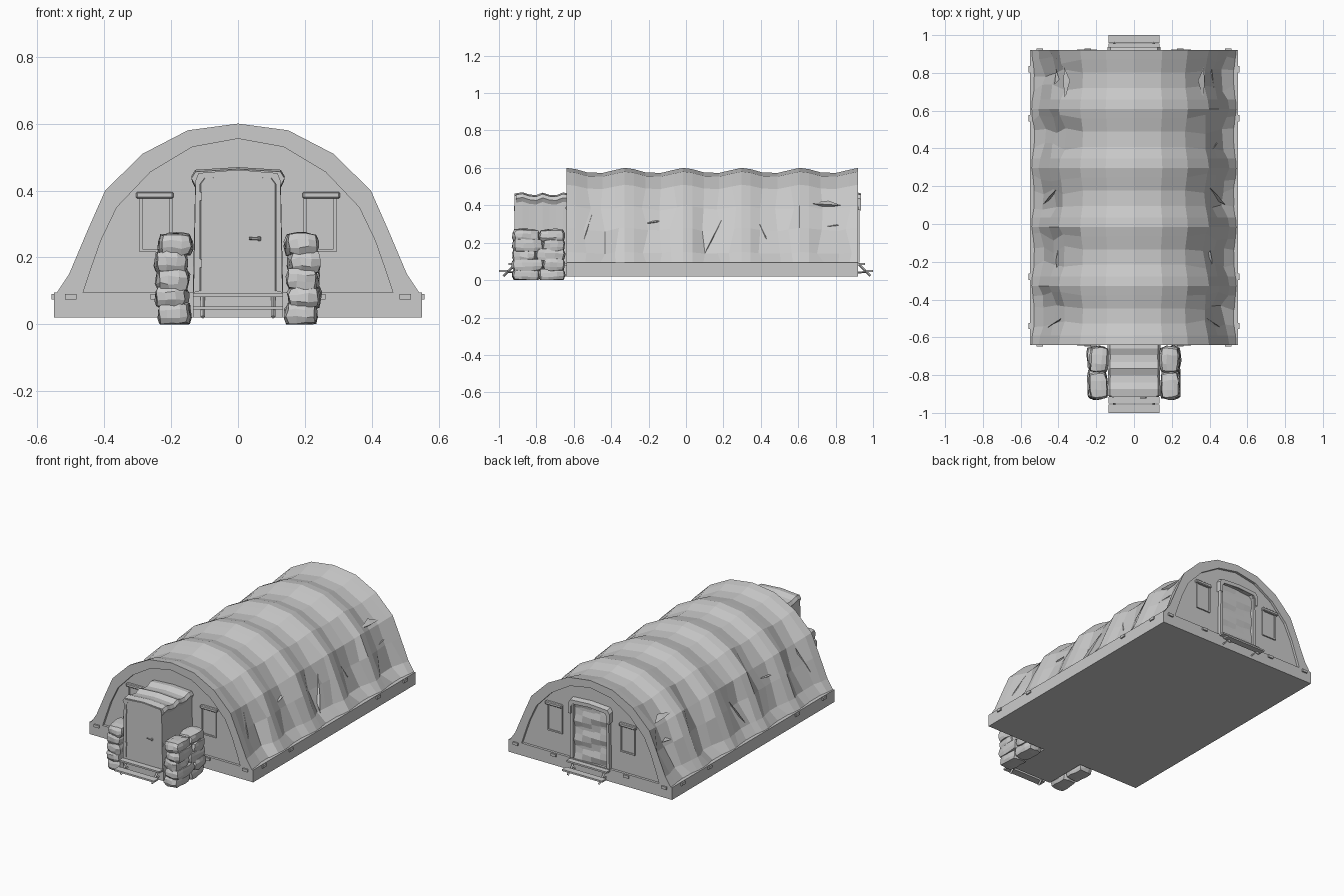
import bpy, bmesh, math, random
from mathutils import Vector, Matrix

if "Cube" in bpy.data.objects:
    bpy.data.objects.remove(bpy.data.objects["Cube"])

random.seed(4)
Y0, Y1 = -0.64, 0.92          # ends of the tent
FRONT, BACK = -1, 1


def finish(name, bm):
    bmesh.ops.recalc_face_normals(bm, faces=bm.faces)
    me = bpy.data.meshes.new(name)
    bm.to_mesh(me)
    bm.free()
    ob = bpy.data.objects.new(name, me)
    bpy.context.collection.objects.link(ob)
    return ob


def box(name, x0, x1, y0, y1, z0, z1, bev=0):
    bm = bmesh.new()
    bmesh.ops.create_cube(bm, size=1)
    for v in bm.verts:
        v.co = ((x0 + x1) / 2 + v.co.x * (x1 - x0), (y0 + y1) / 2 + v.co.y * (y1 - y0),
                (z0 + z1) / 2 + v.co.z * (z1 - z0))
    if bev:
        bmesh.ops.bevel(bm, geom=bm.edges[:], offset=bev, segments=1, affect='EDGES')
    return finish(name, bm)


def rod(name, a, b, r, sides=6):
    a, b = Vector(a), Vector(b)
    bm = bmesh.new()
    q = (b - a).to_track_quat('Z', 'Y').to_matrix().to_4x4()
    bmesh.ops.create_cone(bm, cap_ends=True, segments=sides, radius1=r, radius2=r,
                          depth=(b - a).length, matrix=Matrix.Translation((a + b) / 2) @ q)
    return finish(name, bm)


def loft(name, rings, close=False, caps=False):
    bm = bmesh.new()
    rows = [[bm.verts.new(p) for p in r] for r in rings]
    n = len(rows[0])
    for a, b in zip(rows, rows[1:]):
        for i in range(n if close else n - 1):
            j = (i + 1) % n
            bm.faces.new((a[i], a[j], b[j], b[i]))
    if caps:
        bm.faces.new(rows[0])
        bm.faces.new(rows[-1])
    return finish(name, bm)


def mirror(half):
    # half profile runs from the right foot up to the crown at x = 0
    return half + [(-x, z) for x, z in reversed(half[:-1])]


# Floor platform
box("floor_base", -0.55, 0.55, Y0, Y1, 0.02, 0.095)
box("entry_base", -0.135, 0.135, -0.91, Y0, 0.02, 0.095)

# Canvas cover: swept arch, ridged over five bays and sagging between the ribs
outer = mirror([(0.545, 0.09), (0.505, 0.15), (0.45, 0.28), (0.397, 0.40),
                (0.285, 0.51), (0.15, 0.58), (0, 0.60)])
inner = mirror([(0.465, 0.09), (0.445, 0.15), (0.41, 0.25), (0.362, 0.35),
                (0.262, 0.455), (0.137, 0.53), (0, 0.555)])
bay = (Y1 - Y0) / 5
steps = [(0, 0), (0.16, 0.25), (0.36, 0.9), (0.62, 1), (0.84, 0.4)]
stations = [(Y0 + bay * (i + f), s) for i in range(5) for f, s in steps] + [(Y1, 0)]
rings = []
for y, s in stations:
    ring = []
    for k, (x, z) in enumerate(outer):
        low = abs(x) > 0.3
        d = s * (0.036 if low else 0.027)
        if k in (0, len(outer) - 1):
            d = 0.012 * s
        elif low and s > 0.3:
            d += random.uniform(-0.013, 0.013)
        n = Vector((x, z - 0.05)).normalized()
        dy = random.uniform(-0.022, 0.022) if low and s > 0.3 else 0
        zz = z if k in (0, len(outer) - 1) else z - n.y * d
        ring.append((x - n.x * d, y + dy, zz))
    rings.append(ring)
cover = loft("canvas_cover", rings)

# Slanted creases pulled into the side canvas
for side in (-1, 1):
    for ya, za, yb, zb in [(-0.50, 0.36, -0.57, 0.14), (-0.24, 0.30, -0.14, 0.315),
                           (0.10, 0.14, 0.20, 0.34), (0.36, 0.37, 0.43, 0.22),
                           (0.62, 0.27, 0.82, 0.295), (0.66, 0.41, 0.83, 0.40)]:
        def sx(z):
            return side * (0.552 - 0.4 * z - (0.012 if z < 0.2 else 0.022))
        a, b = Vector((sx(za), ya, za)), Vector((sx(zb), yb, zb))
        m = (a + b) / 2
        bm = bmesh.new()
        pts = [a, m + Vector((-side * 0.03, 0.015, 0.02)), b,
               m + Vector((-side * 0.02, -0.015, -0.02)), m + Vector((side * 0.006, 0, 0))]
        v = [bm.verts.new(p) for p in pts]
        for i in range(4):
            bm.faces.new((v[i], v[(i + 1) % 4], v[4]))
        finish("canvas_crease", bm)

# End rims and recessed end walls
for tag, y, s in (("front", Y0, FRONT), ("back", Y1, BACK)):
    yi = y - s * 0.015
    loft(tag + "_rim", [[(x, y, z) for x, z in outer], [(x, y, z) for x, z in inner],
                        [(x, yi, z) for x, z in inner]])
    bm = bmesh.new()
    bm.faces.new([bm.verts.new((x, yi, z)) for x, z in inner])
    finish(tag + "_wall", bm)

    # Windows with rolled blinds
    for m in (-1, 1):
        def span(a, b):
            return sorted((m * a, m * b))

        def deep(a, b):
            return sorted((yi + s * a, yi + s * b))
        box(tag + "_window_pane", *span(0.20, 0.29), *deep(-0.002, 0.003), 0.225, 0.38)
        for xa, xb, za, zb in ((0.196, 0.204, 0.22, 0.385), (0.286, 0.294, 0.22, 0.385),
                               (0.196, 0.294, 0.217, 0.226)):
            box(tag + "_window_frame", *span(xa, xb), *deep(-0.002, 0.008), za, zb)
        box(tag + "_window_blind", *span(0.193, 0.305), *deep(-0.002, 0.018), 0.376, 0.396, 0.004)

        # Clips on the end edges of the base
        for x in (0.5, 0.245):
            box(tag + "_base_clip", m * x - 0.017, m * x + 0.017,
                *sorted((y - s * 0.004, y + s * 0.009)), 0.075, 0.091)

# Clips along the long sides
for m in (-1, 1):
    for y in (-0.54, -0.28, 0.56, 0.82):
        box("side_base_clip", *sorted((m * 0.545, m * 0.558)), y - 0.017, y + 0.017, 0.075, 0.091)

# Entrance porch with rippled roof
porch = mirror([(0.135, 0.09), (0.128, 0.42), (0.14, 0.442), (0.128, 0.462), (0, 0.47)])
rings = []
for i, d in enumerate((0.006, 0, 0.012, 0.016, 0.002, 0.014, 0.016, 0.002, 0.006)):
    y = -0.91 + i * 0.036
    rings.append([(x * (1 - d * 1.2), y, z - (d if z > 0.4 else 0)) for x, z in porch])
loft("porch_canvas", rings, close=True, caps=True)

# Doors and their frames
door = mirror([(0.113, 0.1), (0.113, 0.42), (0.1, 0.437), (0, 0.442)])
frame = mirror([(0.133, 0.095), (0.127, 0.43), (0.118, 0.452), (0, 0.462)])
for tag, y, s in (("front", -0.91, FRONT), ("back", 0.905, BACK)):
    yo = y + s * (0.006 if s < 0 else 0.022)
    loft(tag + "_door_frame", [[(x, y - s * 0.004, z) for x, z in frame],
                               [(x, yo, z) for x, z in frame],
                               [(x, yo, z) for x, z in door],
                               [(x, y - s * 0.004, z) for x, z in door]])
loft("front_door", [[(x, -0.905, z) for x, z in door],
                    [(x * 0.98, -0.914, z) for x, z in door]], close=True, caps=True)
box("door_handle_plate", 0.058, 0.068, -0.921, -0.912, 0.249, 0.263, 0.002)
rod("door_handle", (0.033, -0.921, 0.257), (0.065, -0.921, 0.255), 0.004)
for z in (0.17, 0.37):
    box("door_hinge", -0.117, -0.107, -0.919, -0.91, z, z + 0.025)

# Back door curtain, hanging in loose waves
loft("back_door_curtain", [[(x, 0.909 + 0.007 * math.sin(i * 2.1 + x * 14), 0.095 + i * 0.0385)
                            for x in (-0.113, -0.06, 0, 0.06, 0.113)] for i in range(10)])
# Canvas hood over the back door
hood = mirror([(0.138, 0.38), (0.14, 0.442), (0.125, 0.464), (0, 0.472)])
hood_in = mirror([(0.122, 0.38), (0.121, 0.425), (0.108, 0.442), (0, 0.45)])
loft("back_door_hood", [[(x, 0.90, z) for x, z in hood], [(x, 0.936, z - 0.008) for x, z in hood],
                        [(x, 0.936, z - 0.008) for x, z in hood_in],
                        [(x, 0.90, z) for x, z in hood_in]])

# Entry steps at both ends
for tag, y, s in (("front", -0.91, FRONT), ("back", 0.92, BACK)):
    k = 1.0 if s < 0 else 0.9

    def out(a, b):
        return sorted((y + s * a * k, y + s * b * k))
    tip = (1.0 - abs(y)) / k
    box(tag + "_lower_tread", -0.135, 0.135, *out(tip - 0.045, tip), 0.044, 0.054)
    box(tag + "_upper_tread", -0.135, 0.135, *out(0.005, 0.04), 0.082, 0.092)
    for x in (-0.105, 0.105):
        rod(tag + "_step_stringer", (x, y, 0.088), (x, y + s * 0.066, 0.022), 0.007, 4)
        rod(tag + "_step_bracket", (x, y, 0.04), (x, y + s * 0.05, 0.045), 0.005, 4)

# Sandbag walls either side of the porch
def sandbag(x, y, z, wx, wy, wz):
    bm = bmesh.new()
    bmesh.ops.create_cube(bm, size=2)
    bmesh.ops.subdivide_edges(bm, edges=bm.edges[:], cuts=2, use_grid_fill=True)
    turn = Matrix.Rotation(random.uniform(-0.09, 0.09), 3, 'Z') @ \
        Matrix.Rotation(random.uniform(-0.07, 0.07), 3, 'X')
    for v in bm.verts:
        p = v.co.lerp(v.co.normalized() * 1.2, 0.5)
        p = Vector((p.x * wx, p.y * wy, p.z * wz))
        p += Vector([random.uniform(-0.004, 0.004) for _ in range(3)])
        v.co = turn @ p + Vector((x, y, z))
        v.co.z = max(v.co.z, 0)
    return finish("sandbag", bm)


for m in (-1, 1):
    for layer in range(5):
        z = 0.03 + layer * 0.052
        shift = (0.0, 0.022, -0.018, 0.02, 0.0)[layer]
        lean = 0.188 + (0, 0.012, 0.006, 0.01, 0)[layer]
        mid = -0.785 + shift
        for a, b in ((-0.925, mid), (mid, -0.65)):
            sandbag(m * (lean + random.uniform(-0.004, 0.004)), (a + b) / 2, z,
                    0.046, (b - a) / 2 * 1.0, 0.033)
